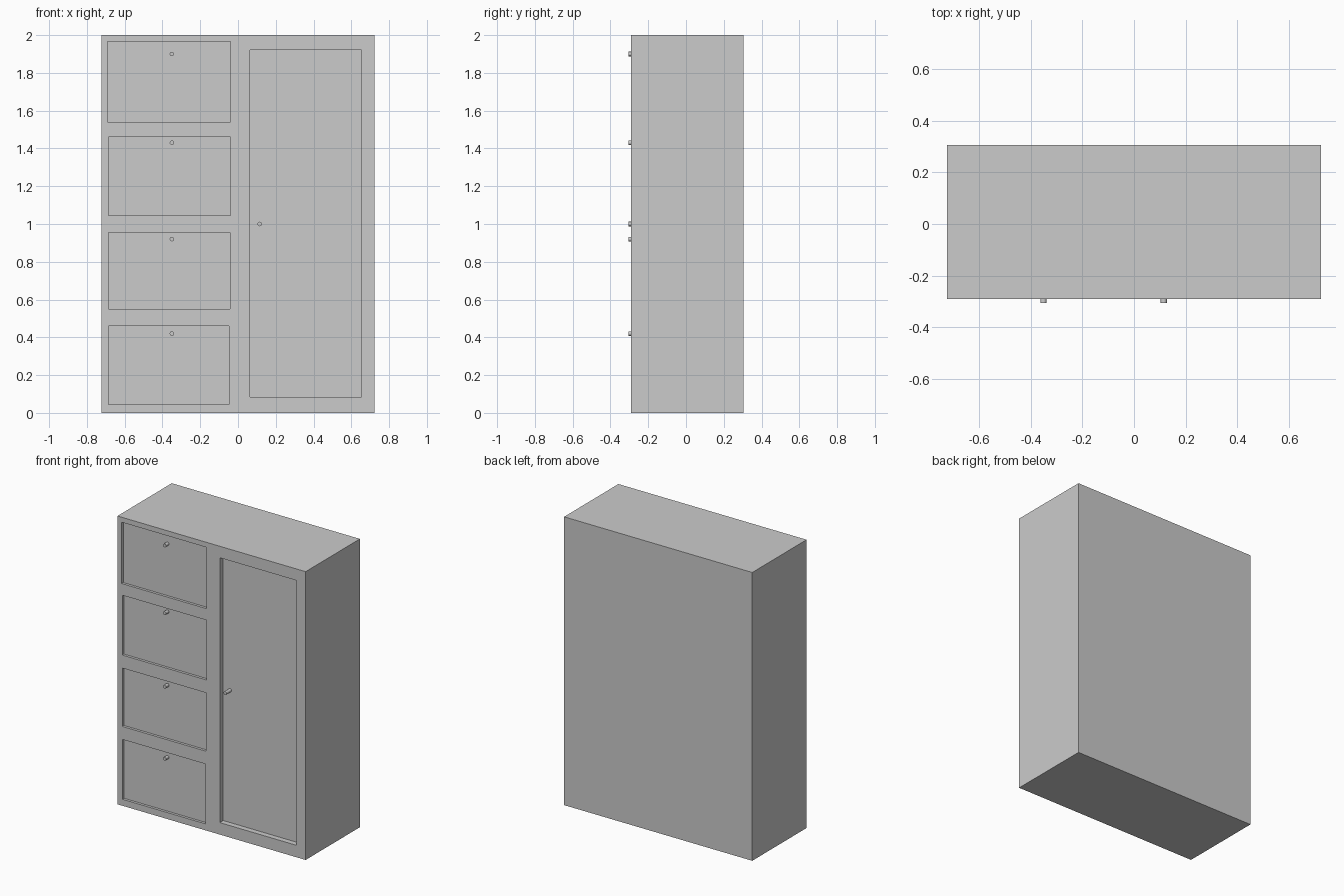
import bpy
import math

default = bpy.data.objects.get("Cube")
if default:
    bpy.data.objects.remove(default, do_unlink=True)

grey = bpy.data.materials.new("plain grey")
grey.use_nodes = True
grey.diffuse_color = (0.6, 0.6, 0.6, 1)
grey.node_tree.nodes["Principled BSDF"].inputs["Base Color"].default_value = (0.6, 0.6, 0.6, 1)

FRONT, BACK = -0.29, 0.305
KNOB_TIP = -0.305


def box(name, x0, x1, y0, y1, z0, z1):
    bpy.ops.mesh.primitive_cube_add(
        size=1, location=((x0 + x1) / 2, (y0 + y1) / 2, (z0 + z1) / 2))
    obj = bpy.context.object
    obj.name = name
    obj.scale = (x1 - x0, y1 - y0, z1 - z0)
    bpy.ops.object.transform_apply(location=False, rotation=False, scale=True)
    obj.data.materials.append(grey)
    return obj


def recess(body, x0, x1, z0, z1, depth):
    cutter = box("recess_cutter", x0, x1, FRONT - 0.1, FRONT + depth, z0, z1)
    cutter.hide_render = True
    mod = body.modifiers.new("recess", "BOOLEAN")
    mod.operation = "DIFFERENCE"
    mod.solver = "EXACT"
    mod.object = cutter
    bpy.context.view_layer.objects.active = body
    bpy.ops.object.modifier_apply(modifier=mod.name)
    bpy.data.objects.remove(cutter, do_unlink=True)


def knob(name, x, z, depth):
    back = FRONT + depth + 0.002
    bpy.ops.mesh.primitive_cylinder_add(
        vertices=12, radius=0.012, depth=back - KNOB_TIP,
        location=(x, (back + KNOB_TIP) / 2, z), rotation=(math.pi / 2, 0, 0))
    obj = bpy.context.object
    obj.name = name
    obj.data.materials.append(grey)
    bpy.ops.object.shade_smooth_by_angle(angle=math.radians(35))


# Cabinet body
cabinet = box("cabinet_body", -0.722, 0.722, FRONT, BACK, 0, 2)

# Four drawers: x range, z range, knob height
drawers = [
    (-0.69, -0.04, 1.54, 1.965, 1.90),
    (-0.685, -0.04, 1.045, 1.46, 1.43),
    (-0.685, -0.042, 0.55, 0.955, 0.92),
    (-0.685, -0.047, 0.045, 0.46, 0.42),
]
for i, (x0, x1, z0, z1, knob_z) in enumerate(drawers, 1):
    recess(cabinet, x0, x1, z0, z1, 0.018)
    knob(f"drawer_knob_{i}", -0.35, knob_z, 0.018)

# Tall door
recess(cabinet, 0.063, 0.653, 0.083, 1.92, 0.038)
knob("door_knob", 0.115, 1.0, 0.038)
